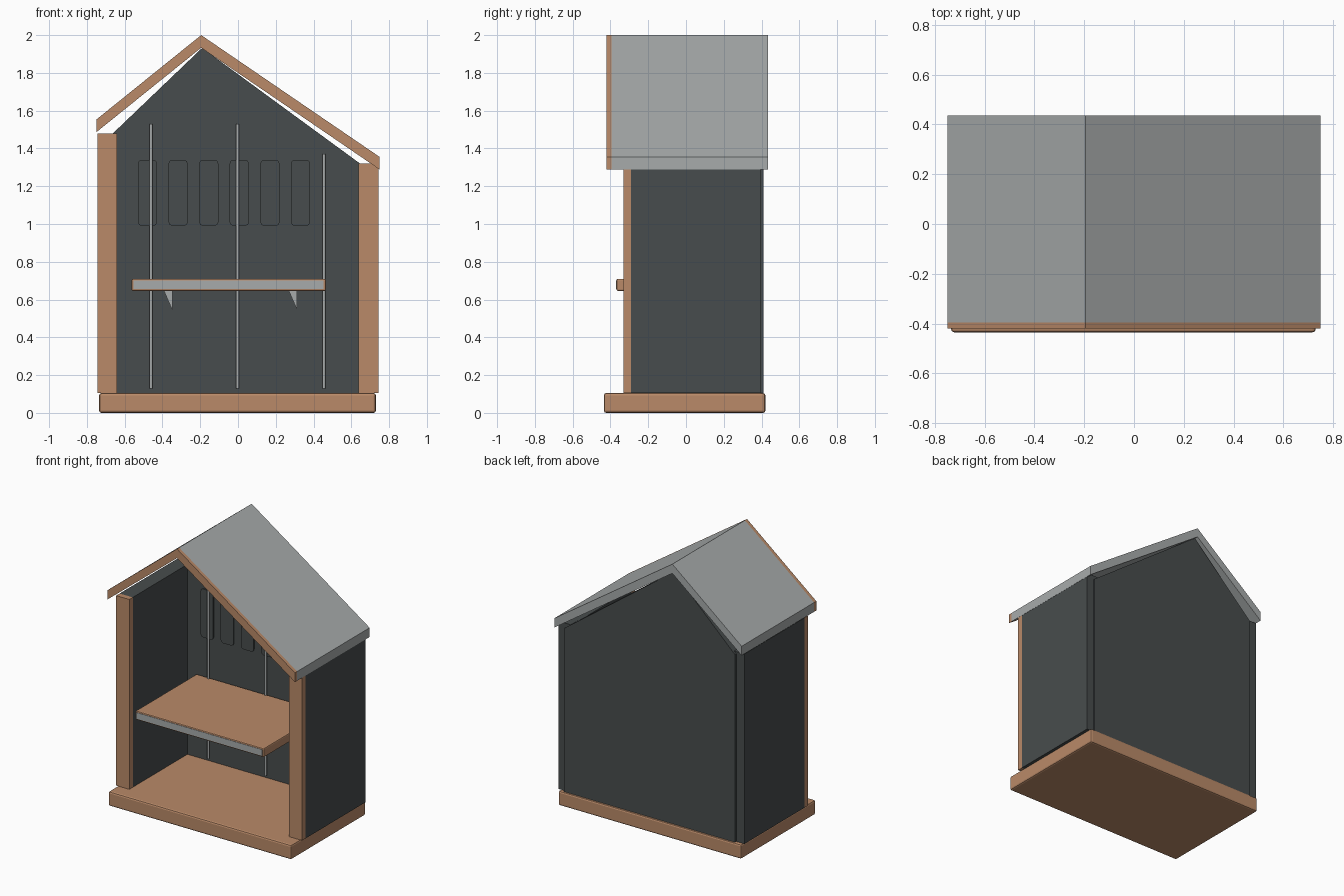
import bpy, bmesh
from mathutils import Vector

cube = bpy.data.objects.get("Cube")
if cube:
    bpy.data.objects.remove(cube, do_unlink=True)


def material(name, rgb):
    m = bpy.data.materials.new(name)
    m.use_nodes = True
    m.diffuse_color = (*rgb, 1)
    m.node_tree.nodes["Principled BSDF"].inputs["Base Color"].default_value = (*rgb, 1)
    return m


WOOD = material("warm wood", (0.49, 0.255, 0.14))
DARK = material("dark grey panel", (0.064, 0.073, 0.074))
GREY = material("light grey metal", (0.39, 0.41, 0.41))


def prism(name, outline, y0, y1, mat):
    """Extrude an x-z outline from y0 to y1."""
    bm = bmesh.new()
    face = bm.faces.new([bm.verts.new((x, y0, z)) for x, z in outline])
    new = bmesh.ops.extrude_face_region(bm, geom=[face])["geom"]
    moved = [v for v in new if isinstance(v, bmesh.types.BMVert)]
    bmesh.ops.translate(bm, verts=moved, vec=Vector((0, y1 - y0, 0)))
    bmesh.ops.recalc_face_normals(bm, faces=bm.faces)
    mesh = bpy.data.meshes.new(name)
    bm.to_mesh(mesh)
    bm.free()
    mesh.materials.append(mat)
    obj = bpy.data.objects.new(name, mesh)
    bpy.context.collection.objects.link(obj)
    return obj


def box(name, x, y, z, mat, bevel=0):
    outline = [(x[0], z[0]), (x[1], z[0]), (x[1], z[1]), (x[0], z[1])]
    obj = prism(name, outline, *y, mat)
    if bevel:
        mod = obj.modifiers.new("soft edges", 'BEVEL')
        mod.width = bevel
        mod.segments = 2
    return obj


def rod(name, x, y, z0, z1, radius):
    bpy.ops.mesh.primitive_cylinder_add(vertices=12, radius=radius, depth=z1 - z0,
                                        location=(x, y, (z0 + z1) / 2))
    obj = bpy.context.object
    obj.name = name
    obj.data.materials.append(GREY)
    bpy.ops.object.shade_smooth_by_angle()


# Base slab
box("base", (-0.735, 0.73), (-0.435, 0.42), (0, 0.105), WOOD, 0.012)

# Side walls with a wooden post capping each front edge
for side, xs, top in (("right", (-0.745, -0.64), 1.48), ("left", (0.638, 0.745), 1.32)):
    box(side + "_wall", xs, (-0.29, 0.395), (0.105, top), DARK)
    box(side + "_front_post", xs, (-0.33, -0.29), (0.105, top), WOOD)

# Gabled back panel
prism("back_panel", [(-0.68, 0.105), (0.69, 0.105), (0.69, 1.288), (-0.19, 1.932),
                     (-0.68, 1.463)], 0.335, 0.41, DARK)

# Uneven roof with a wooden front trim
top_line = [(-0.75, 1.553), (-0.195, 2.0), (0.75, 1.355)]
roof_outline = top_line + [(x, z - 0.067) for x, z in reversed(top_line)]
prism("roof", roof_outline, -0.395, 0.435, GREY)
prism("roof_front_trim", roof_outline, -0.42, -0.395, WOOD)

# Shelf with a metal strip on the front edge
box("shelf", (-0.563, 0.465), (-0.368, 0.33), (0.645, 0.71), WOOD, 0.008)
box("shelf_front_strip", (-0.552, 0.453), (-0.371, -0.364), (0.655, 0.7), GREY)

# Triangular brackets under the shelf
for i, x in enumerate((-0.348, 0.313)):
    prism(f"shelf_bracket_{i + 1}", [(x - 0.045, 0.648), (x, 0.648), (x, 0.545)],
          0.22, 0.33, GREY)

# Upright rails on the back panel
for i, (x, top) in enumerate(((-0.46, 1.53), (-0.002, 1.53), (0.455, 1.37))):
    rod(f"upright_rail_{i + 1}", x, 0.318, 0.13, top, 0.008)

# Row of raised rounded plates on the back panel
for i in range(6):
    x = -0.479 + i * 0.162
    w, c, lo, hi = 0.051, 0.02, 0.99, 1.34
    corner = c * 0.3
    outline = []
    for sx, z, sz in ((-1, lo, 1), (1, lo, 1), (1, hi, -1), (-1, hi, -1)):
        pts = [(x + sx * w, z + sz * c), (x + sx * (w - corner), z + sz * corner),
               (x + sx * (w - c), z)]
        outline += pts if sx * sz < 0 else pts[::-1]
    prism(f"back_plate_{i + 1}", outline, 0.327, 0.336, DARK)
